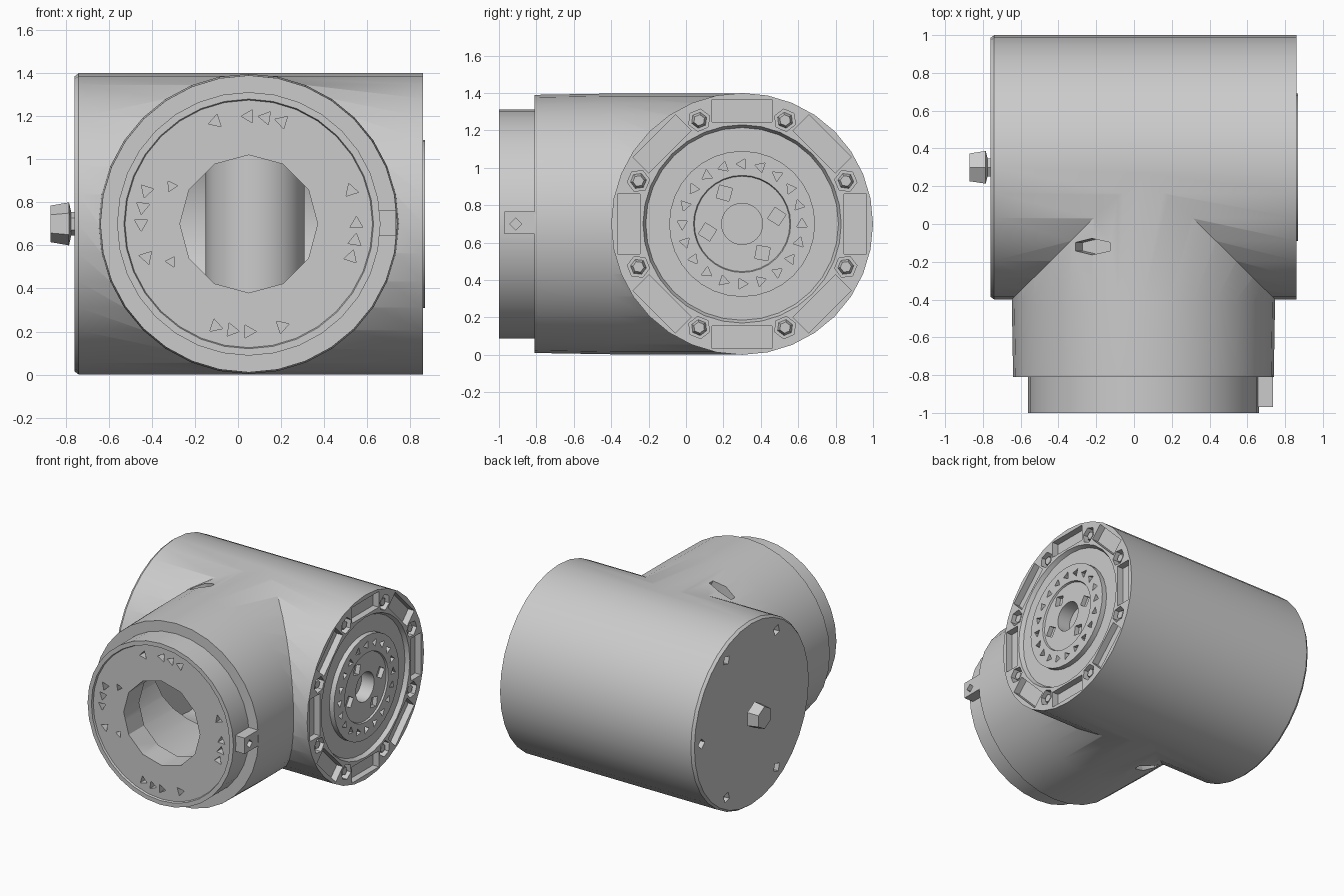
import bpy, bmesh
from math import radians, sin, cos, pi
from mathutils import Matrix

if "Cube" in bpy.data.objects:
    bpy.data.objects.remove(bpy.data.objects["Cube"])

grey = bpy.data.materials.new("metal grey")
grey.use_nodes = True
grey.diffuse_color = (0.6, 0.6, 0.6, 1)
grey.node_tree.nodes["Principled BSDF"].inputs["Base Color"].default_value = (0.6, 0.6, 0.6, 1)

T = Matrix.Translation


def R(deg, axis):
    return Matrix.Rotation(radians(deg), 4, axis)


# Frames whose local z points out of each round face
SIDE = T((0, 0.3, 0.7)) @ R(90, 'Y')
BACK = T((0, 0.3, 0.7)) @ R(-90, 'Y')
FRONT = T((0.05, 0, 0.7)) @ R(90, 'X')


def finish(bm, name):
    bmesh.ops.recalc_face_normals(bm, faces=bm.faces)
    mesh = bpy.data.meshes.new(name)
    bm.to_mesh(mesh)
    bm.free()
    mesh.materials.append(grey)
    obj = bpy.data.objects.new(name, mesh)
    bpy.context.collection.objects.link(obj)
    return obj


def lathe(name, profile, frame, sides=32):
    """Revolve (radius, height) points around the frame's z axis."""
    bm = bmesh.new()
    rings = []
    for r, h in profile:
        n = sides if r else 1
        rings.append([bm.verts.new(frame @ T((r * cos(2 * pi * i / sides), r * sin(2 * pi * i / sides), h)).translation)
                      for i in range(n)])
    for a, b in zip(rings, rings[1:]):
        for i in range(sides):
            j = (i + 1) % sides
            quad = [a[i % len(a)], a[j % len(a)], b[j % len(b)], b[i % len(b)]]
            bm.faces.new(list(dict.fromkeys(quad)))
    return finish(bm, name)


def polar(frame, radius, deg, height):
    return frame @ R(deg, 'Z') @ T((radius, 0, height))


def prism(bm, matrix, sides, radius, depth):
    bmesh.ops.create_cone(bm, cap_ends=True, segments=sides, radius1=radius,
                          radius2=radius, depth=depth, matrix=matrix)


def block(bm, matrix, size):
    bmesh.ops.create_cube(bm, size=1, matrix=matrix @ Matrix.Diagonal((*size, 1)))


def activate(obj):
    bpy.ops.object.select_all(action='DESELECT')
    obj.select_set(True)
    bpy.context.view_layer.objects.active = obj


def combine(obj, tool, operation='DIFFERENCE'):
    mod = obj.modifiers.new("cut", 'BOOLEAN')
    mod.operation, mod.solver, mod.object = operation, 'EXACT', tool
    activate(obj)
    bpy.ops.object.modifier_apply(modifier=mod.name)
    bpy.data.objects.remove(tool)


# Main barrel with a grooved end and raised flange disc
body = lathe("housing", [
    (0, -0.76), (0.685, -0.76), (0.7, -0.74), (0.7, 0.86), (0.53, 0.86),
    (0.515, 0.83), (0.39, 0.83), (0.39, 0.868), (0.26, 0.868), (0.255, 0.855),
    (0.11, 0.855), (0.11, 0.75), (0, 0.75)], SIDE)

# Front branch with its stepped neck
branch = lathe("branch", [
    (0, -0.3), (0.697, -0.3), (0.697, 0.4), (0.69, 0.81), (0.612, 0.81),
    (0.612, 1.0), (0.58, 1.0), (0.575, 0.985), (0, 0.985)], FRONT)
combine(body, branch, 'UNION')

# Hollow interior and front opening
combine(body, lathe("barrel_cavity", [(0, -0.62), (0.58, -0.62), (0.58, 0.68), (0, 0.68)], SIDE))
combine(body, lathe("branch_cavity", [(0, -0.1), (0.56, -0.1), (0.56, 0.8), (0, 0.8)], FRONT))
combine(body, lathe("bore", [(0, 0.7), (0.32, 0.7), (0.32, 1.1), (0, 1.1)], FRONT, 12))

# Pockets and holes in the flange end
bm = bmesh.new()
for k in range(8):
    block(bm, polar(SIDE, 0.605, 45 * k, 0.86), (0.12, 0.32, 0.1))
    prism(bm, polar(SIDE, 0.6, 45 * k + 22.5, 0.86), 6, 0.06, 0.1)
for k in range(20):
    prism(bm, polar(SIDE, 0.32, 18 * k, 0.86), 3, 0.032, 0.08)
for deg in (210, 102, 35, 283):
    prism(bm, polar(SIDE, 0.19, deg, 0.86), 4, 0.05, 0.08)

# Holes in the plain end
for k in range(1, 6):
    prism(bm, polar(BACK, 0.6, 60 * k - 90, 0.76), 4, 0.04, 0.08)

# Repeating groups of holes in the front face
for base in range(0, 360, 90):
    for offset in (-18, 0, 9, 18):
        prism(bm, polar(FRONT, 0.5, base - offset, 0.98), 3, 0.035, 0.1)
for deg in (154, 206):
    prism(bm, polar(FRONT, 0.4, deg, 0.98), 3, 0.028, 0.1)

# Slots through the top and bottom of the branch
for tilt in (-23, -157):
    prism(bm, T((0.05, -0.12, 0.7)) @ R(tilt, 'Y') @ T((0, 0, 0.67))
          @ Matrix.Diagonal((1, 0.38, 1, 1)), 6, 0.115, 0.16)
combine(body, finish(bm, "hole_cutters"))

# Bolt heads sunk in the flange pockets
bm = bmesh.new()
for k in range(8):
    bmesh.ops.create_cone(bm, cap_ends=True, segments=6, radius1=0.045, radius2=0.03,
                          depth=0.04, matrix=polar(SIDE, 0.6, 45 * k + 22.5, 0.825))
bolts = finish(bm, "flange_bolts")

# Hexagonal shaft on the plain end
shaft = lathe("hex_shaft", [(0, 0.74), (0.055, 0.74), (0.055, 0.775), (0.1, 0.785),
                            (0.085, 0.87), (0, 0.87)], BACK, 6)

# Locating tab beside the neck
bm = bmesh.new()
block(bm, T((0.685, -0.885, 0.705)), (0.1, 0.17, 0.12))
tab = finish(bm, "locating_tab")
bm = bmesh.new()
prism(bm, T((0.735, -0.91, 0.7)) @ R(90, 'Y'), 4, 0.032, 0.08)
combine(tab, finish(bm, "tab_hole"))

# Upright core inside the hollow
core = lathe("inner_core", [(0, -0.5), (0.23, -0.5), (0.23, 0.5), (0, 0.5)], T((0.08, 0.3, 0.7)), 24)

for obj in (body, shaft, core):
    activate(obj)
    bpy.ops.object.shade_smooth_by_angle(angle=radians(30))
